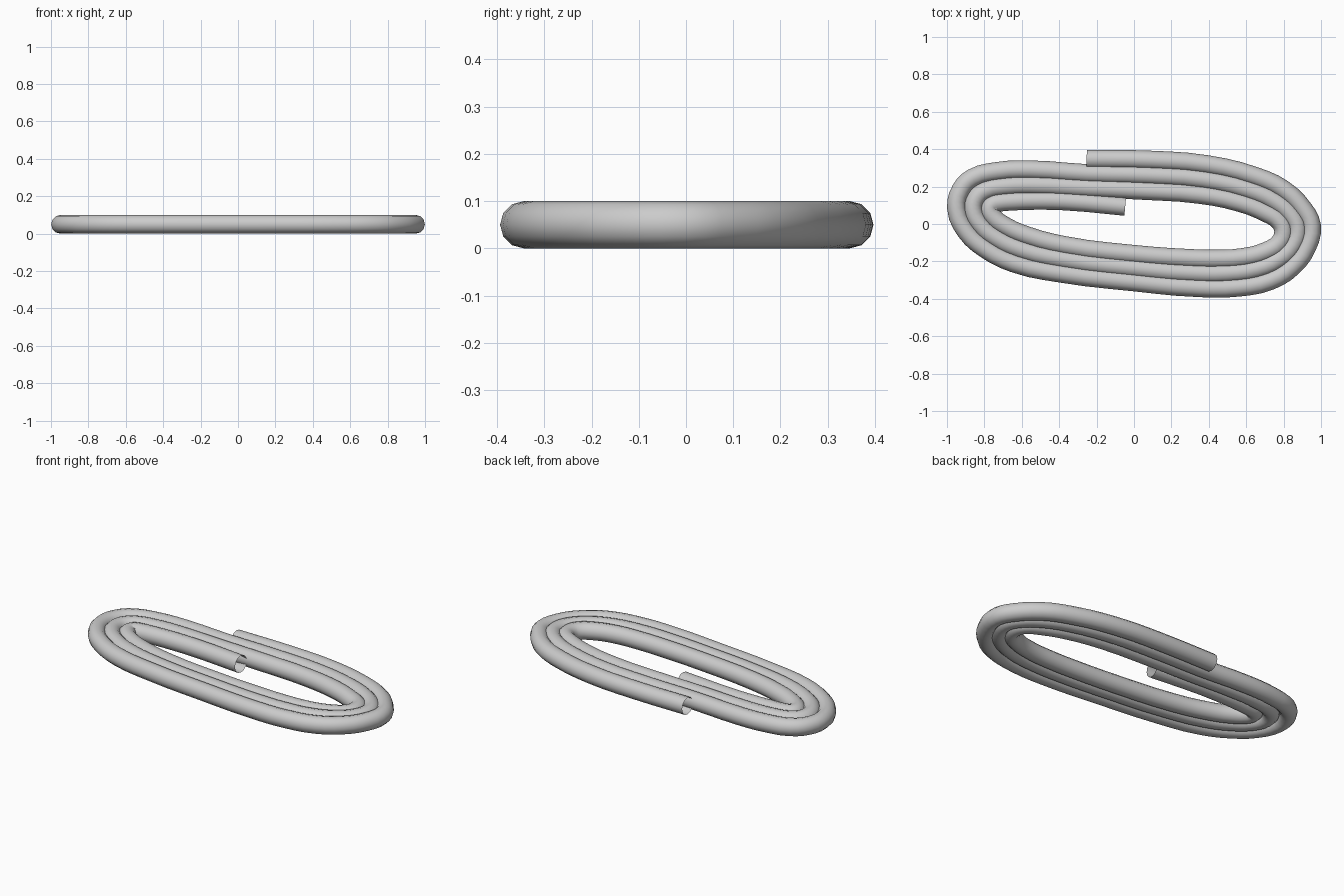
import bpy

if "Cube" in bpy.data.objects:
    bpy.data.objects.remove(bpy.data.objects["Cube"])

# Centre line of the outermost and innermost turns, clockwise from the top
outer = [(-.253, .347), (.084, .342), (.389, .318), (.651, .254), (.80, .184),
         (.907, .078), (.949, -.008), (.926, -.12), (.849, -.227), (.731, -.302),
         (.56, -.338), (.35, -.341), (-.018, -.308), (-.387, -.264), (-.643, -.209),
         (-.798, -.131), (-.897, -.04), (-.949, .083), (-.925, .184), (-.863, .246),
         (-.734, .281), (-.558, .29)]
inner = [(-.253, .193), (.057, .179), (.351, .158), (.565, .115), (.704, .061),
         (.779, .013), (.80, -.04), (.779, -.099), (.704, -.147), (.581, -.179),
         (.432, -.187), (.298, -.184), (-.023, -.16), (-.371, -.115), (-.568, -.064),
         (-.69, -.011), (-.755, .04), (-.771, .078), (-.755, .106), (-.72, .116),
         (-.65, .122), (-.558, .126)]
tail = [(-.37, .123), (-.047, .094)]

# The middle turn runs halfway between the two
middle = [((a[0] + b[0]) / 2, (a[1] + b[1]) / 2) for a, b in zip(outer, inner)]
path = outer + middle + inner + tail

# Coiled tube: round bevel swept along the spiral, open ends
curve = bpy.data.curves.new("coiled_tube", 'CURVE')
curve.dimensions = '3D'
curve.resolution_u = 3
curve.bevel_depth = 0.05
curve.bevel_resolution = 4
spline = curve.splines.new('BEZIER')
spline.bezier_points.add(len(path) - 1)
for point, (x, y) in zip(spline.bezier_points, path):
    point.co = (x, y, 0.05)
    point.handle_left_type = point.handle_right_type = 'AUTO'
tube = bpy.data.objects.new("coiled_tube", curve)
bpy.context.collection.objects.link(tube)

# Convert to a smooth-shaded mesh
bpy.context.view_layer.objects.active = tube
tube.select_set(True)
bpy.ops.object.convert(target='MESH')
bpy.ops.object.shade_smooth()
